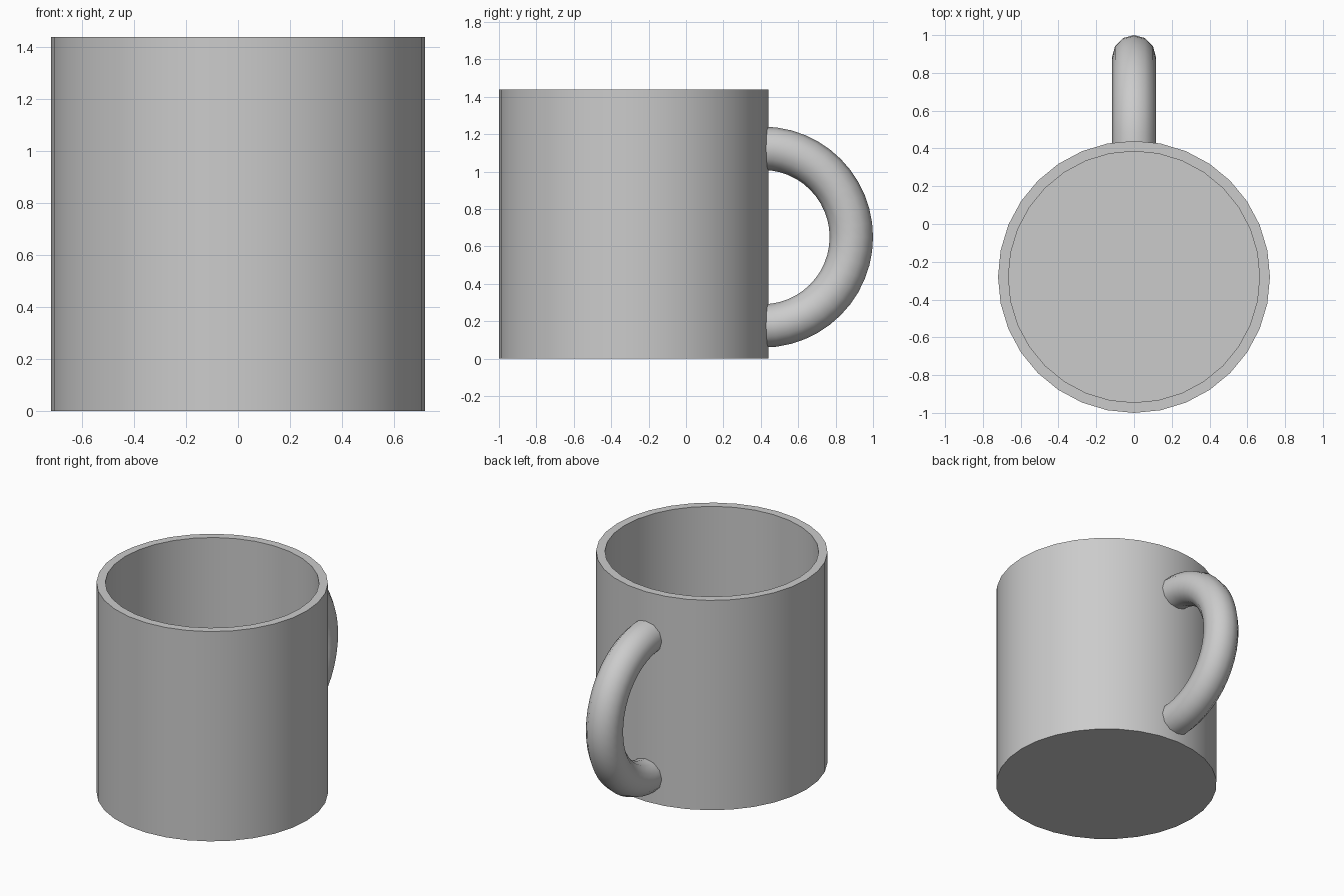
import bpy, bmesh
from math import sin, cos, pi, radians

if "Cube" in bpy.data.objects:
    bpy.data.objects.remove(bpy.data.objects["Cube"])


def finish(name, bm, angle):
    bmesh.ops.recalc_face_normals(bm, faces=bm.faces)
    mesh = bpy.data.meshes.new(name)
    bm.to_mesh(mesh)
    bm.free()
    obj = bpy.data.objects.new(name, mesh)
    bpy.context.collection.objects.link(obj)
    bpy.ops.object.select_all(action='DESELECT')
    obj.select_set(True)
    bpy.context.view_layer.objects.active = obj
    bpy.ops.object.shade_smooth_by_angle(angle=radians(angle))
    return obj


def skin(bm, rings):
    # join consecutive rings with quads and cap both ends
    loops = [[bm.verts.new(p) for p in ring] for ring in rings]
    n = len(loops[0])
    for a, b in zip(loops, loops[1:]):
        for i in range(n):
            j = (i + 1) % n
            bm.faces.new((a[i], a[j], b[j], b[i]))
    bm.faces.new(loops[0])
    bm.faces.new(loops[-1])


# cup body: outer wall, rim, inner wall, floor
CUP_Y, SIDES = -0.28, 32
profile = [(0.72, 0), (0.72, 1.44), (0.665, 1.44), (0.665, 0.055)]
bm = bmesh.new()
skin(bm, [[(r * sin(2 * pi * i / SIDES), CUP_Y + r * cos(2 * pi * i / SIDES), z)
           for i in range(SIDES)] for r, z in profile])
finish("cup_body", bm, 30)

# handle: half ring whose ends are buried in the cup wall
CY, CZ, MAJOR, MINOR = 0.409, 0.65, 0.475, 0.116
STEPS, TUBE = 24, 12
rings = []
for s in range(STEPS + 1):
    a = -pi / 2 + pi * s / STEPS
    ring = []
    for t in range(TUBE):
        b = 2 * pi * t / TUBE
        r = MAJOR + MINOR * cos(b)
        ring.append((MINOR * sin(b), CY + r * cos(a), CZ + r * sin(a)))
    rings.append(ring)
bm = bmesh.new()
skin(bm, rings)
finish("handle", bm, 40)
